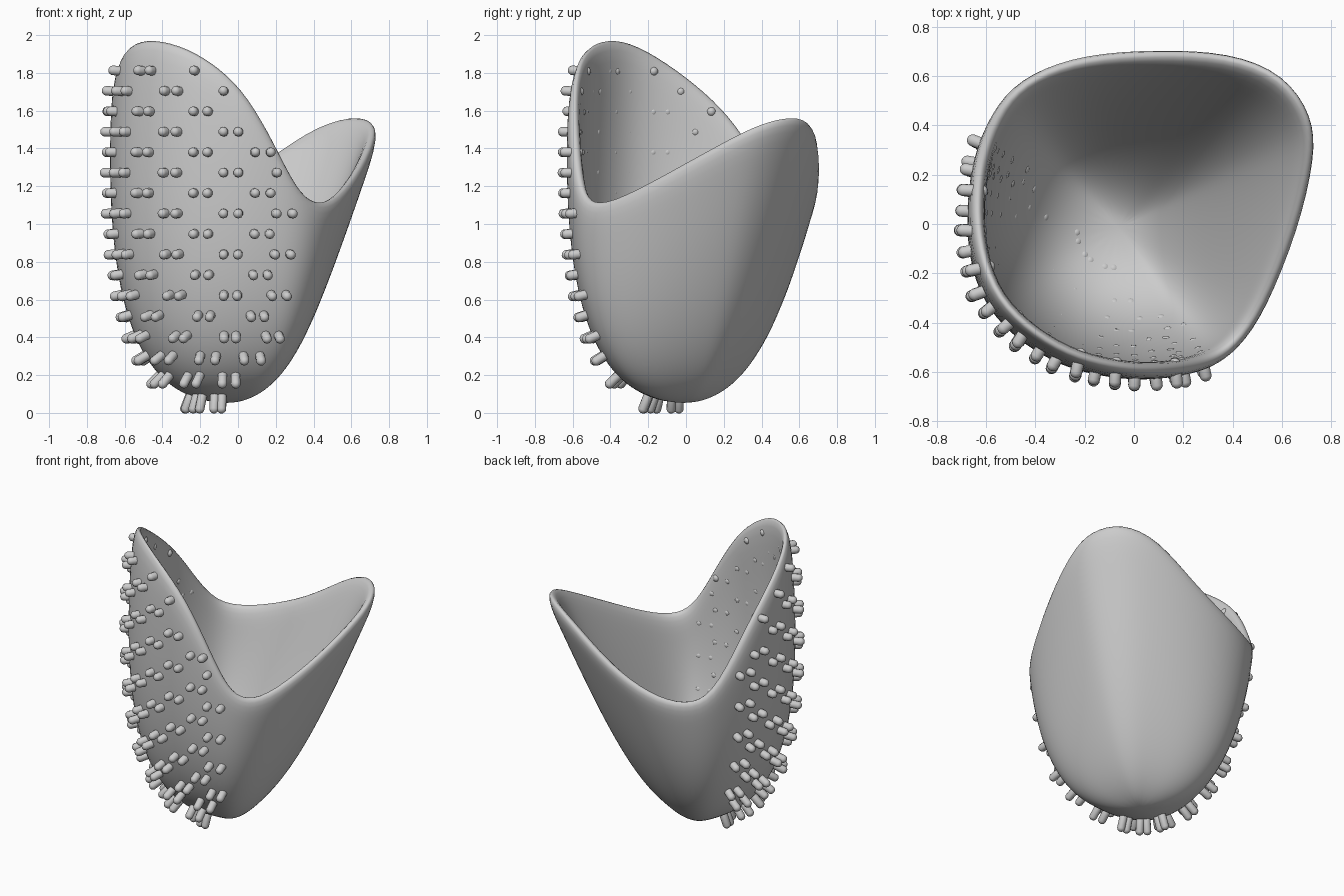
import bpy, bmesh, math
from mathutils import Vector

if "Cube" in bpy.data.objects:
    bpy.data.objects.remove(bpy.data.objects["Cube"])

BASE = Vector((-0.06, -0.01, 0.05))
PEAK = math.radians(225)  # direction of the tall lobe

# rim of the open shell: tall lobe front left, lower lobe back right, two dips
RIM = [(-.47, -.44, 2.0), (-.28, -.56, 1.95), (-.1, -.61, 1.84), (.05, -.63, 1.69),
       (.2, -.62, 1.43), (.32, -.59, 1.19), (.43, -.52, 1.10), (.55, -.36, 1.13),
       (.69, -.02, 1.31), (.76, .28, 1.47), (.75, .45, 1.54), (.63, .63, 1.57),
       (.4, .72, 1.50), (.1, .73, 1.28), (-.2, .71, 1.15), (-.43, .63, 1.11),
       (-.57, .5, 1.17), (-.65, .3, 1.5), (-.67, .15, 1.67), (-.67, -.05, 1.83),
       (-.61, -.28, 1.97)]
RIM = [Vector(p) for p in RIM]


def heading(p):
    return (math.atan2(p.y - BASE.y, p.x - BASE.x) - PEAK + math.pi) % math.tau - math.pi


def rim_at(a):
    """Rim point at an angle measured from the tall lobe."""
    for i, p in enumerate(RIM):
        q = RIM[(i + 1) % len(RIM)]
        h = heading(p)
        span = (heading(q) - h) % math.tau
        f = ((a - h) % math.tau) / span
        if f <= 1:
            return p.lerp(q, f)
    return RIM[0]


def wall(rim, t):
    """Bezier rib from the base up to a rim point; fuller under the tall lobe."""
    w = (1 + math.cos(heading(rim))) / 2
    r = 3*t*(1-t)**2 * (.35 + .55*w) + 3*t*t*(1-t) * (.65 + .55*w) + t**3
    h = 3*t*t*(1-t) * (.5 - .22*w) + t**3
    d = rim - BASE
    return BASE + Vector((d.x*r, d.y*r, d.z*h))


def make(name, bm, angle=60):
    bmesh.ops.recalc_face_normals(bm, faces=bm.faces)
    me = bpy.data.meshes.new(name)
    bm.to_mesh(me)
    bm.free()
    ob = bpy.data.objects.new(name, me)
    bpy.context.collection.objects.link(ob)
    for p in me.polygons:
        p.use_smooth = True
    return ob


# shell
bm = bmesh.new()
RINGS = 10
base = bm.verts.new(BASE)
rings = [[bm.verts.new(wall(p, k / RINGS)) for p in RIM] for k in range(1, RINGS + 1)]
n = len(RIM)
for i in range(n):
    j = (i + 1) % n
    bm.faces.new((base, rings[0][j], rings[0][i]))
    for a, b in zip(rings, rings[1:]):
        bm.faces.new((a[i], a[j], b[j], b[i]))
bmesh.ops.recalc_face_normals(bm, faces=bm.faces)
# make the outside face outward so the thickness grows inward
if sum(f.normal.dot(f.calc_center_median() - Vector((0, 0, 1))) for f in bm.faces) < 0:
    bmesh.ops.reverse_faces(bm, faces=bm.faces)
me = bpy.data.meshes.new("shell")
bm.to_mesh(me)
bm.free()
shell = bpy.data.objects.new("shell", me)
bpy.context.collection.objects.link(shell)
for p in me.polygons:
    p.use_smooth = True
sol = shell.modifiers.new("thickness", 'SOLIDIFY')
sol.thickness = .07
sol.offset = -1
sub = shell.modifiers.new("smooth", 'SUBSURF')
sub.levels = sub.render_levels = 2

# pegs: pairs of rounded studs in staggered rows on the tall lobe
pegs = bmesh.new()
R = .026


def add_peg(a, z):
    rim = rim_at(a)
    if z > rim.z - .07:
        return
    lo, hi = 0, 1
    for _ in range(25):
        mid = (lo + hi) / 2
        lo, hi = (mid, hi) if wall(rim, mid).z < z else (lo, mid)
    p = wall(rim, lo)
    side = wall(rim_at(a + .03), lo) - wall(rim_at(a - .03), lo)
    up = wall(rim, min(1, lo + .02)) - wall(rim, lo - .02)
    nrm = side.cross(up).normalized()
    rot = nrm.to_track_quat('Z', 'Y')
    out = .045 + .05 * max(0, -nrm.z)
    vs = bmesh.ops.create_uvsphere(pegs, u_segments=10, v_segments=7, radius=R)['verts']
    for v in vs:
        v.co.z += (out - R) if v.co.z > 0 else (-.08 + R)
        v.co = p + rot @ v.co


for row in range(18):
    z = 1.92 - row * .108
    centres = (0, 32, -32, 62, -62) if row % 2 else (16, -16, 47, -47, 72, -72)
    gap = 3.6 if z > .4 else 5.5
    for c in centres:
        if z < .2 and abs(c) > 50:
            continue
        for s in (-gap, gap):
            add_peg(math.radians(c + s), z)
make("pegs", pegs)
